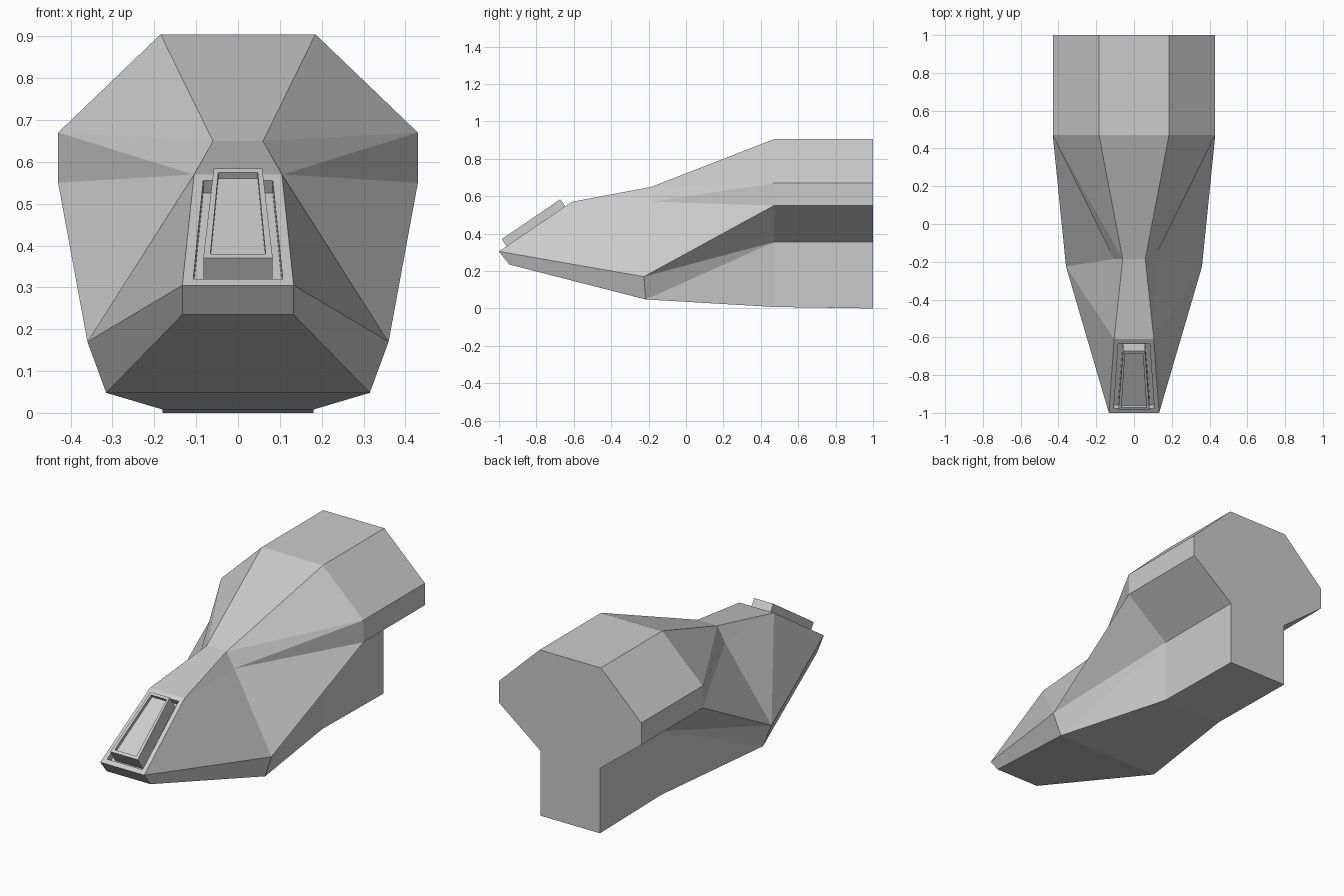
import bpy
import bmesh

cube = bpy.data.objects.get("Cube")
if cube:
    bpy.data.objects.remove(cube, do_unlink=True)

grey = bpy.data.materials.new("plain grey")
grey.use_nodes = True
grey.diffuse_color = (0.6, 0.6, 0.6, 1)
grey.node_tree.nodes["Principled BSDF"].inputs["Base Color"].default_value = (0.6, 0.6, 0.6, 1)


def build(name, polygons):
    """Make a flat-shaded object from a list of corner lists."""
    bm = bmesh.new()
    for corners in polygons:
        bm.faces.new([bm.verts.new(c) for c in corners])
    bmesh.ops.remove_doubles(bm, verts=bm.verts[:], dist=0.0005)
    bmesh.ops.recalc_face_normals(bm, faces=bm.faces[:])
    mesh = bpy.data.meshes.new(name)
    bm.to_mesh(mesh)
    bm.free()
    mesh.materials.append(grey)
    obj = bpy.data.objects.new(name, mesh)
    bpy.context.collection.objects.link(obj)
    return obj


def flip(p):
    return (-p[0], p[1], p[2])


def slope(x, u, n):
    """Point on the sloping nose: u runs up the slope, n stands off it."""
    return (x, -1 + 0.827 * u - 0.562 * n, 0.305 + 0.562 * u + 0.827 * n)


def ring(x_low, u_low, x_high, u_high, n):
    low, high = slope(x_low, u_low, n), slope(x_high, u_high, n)
    return [low, high, flip(high), flip(low)]


def bridge(rings):
    """Quads joining each ring of corners to the next."""
    quads = []
    for a, b in zip(rings, rings[1:]):
        for i in range(len(a)):
            j = (i + 1) % len(a)
            quads.append([a[i], a[j], b[j], b[i]])
    return quads


# Rear section: top, upper side, lower side, undercut, base
profile = [(0.185, 0.905), (0.43, 0.67), (0.43, 0.55), (0.18, 0.355), (0.18, 0.0)]
back = [(x, 1, z) for x, z in profile]
front = [(x, 0.47, z) for x, z in profile]
front[-1] = (0.18, 0.47, 0.008)
top, side_up, side_low, undercut, base = front

# Forward corners of the left half
waist = (0.06, -0.185, 0.65)
tip = (0.107, -0.185, 0.57)
knee = (0.36, -0.225, 0.17)
knee_base = (0.315, -0.215, 0.048)
nose_base = (0.133, -0.945, 0.235)
hood_ring = ring(0.133, 0, 0.105, 0.4715, 0)
nose, hood = hood_ring[:2]

half = [[back[i], back[i + 1], front[i + 1], front[i]] for i in range(4)]
half += [
    [top, side_up, waist], [side_up, tip, waist], [side_up, side_low, tip],
    [side_low, knee, tip], [waist, tip, hood], [tip, knee, hood],
    [hood, knee, nose], [nose, knee, knee_base, nose_base],
    [side_low, undercut, knee], [knee, undercut, knee_base],
    [undercut, base, knee_base],
]
polygons = half + [[flip(p) for p in poly] for poly in half]

# Centre strips across both halves
strips = [(back[0], top), (top, waist), (waist, hood), (nose, nose_base),
          (nose_base, knee_base), (knee_base, base), (base, back[-1])]
polygons += [[a, b, flip(b), flip(a)] for a, b in strips]
polygons.append(back + [flip(p) for p in reversed(back)])

# Sunken tray in the nose slope
tray = [hood_ring, ring(0.107, 0.027, 0.083, 0.445, 0), ring(0.107, 0.027, 0.083, 0.445, -0.036)]
polygons += bridge(tray) + [tray[-1]]
build("body", polygons)

# Raised block in the tray, with its own shallow recess
block = [ring(0.083, 0.049, 0.058, 0.428, -0.036), ring(0.083, 0.049, 0.058, 0.428, 0.046),
         ring(0.066, 0.066, 0.047, 0.413, 0.046), ring(0.066, 0.066, 0.047, 0.413, 0.028)]
build("nose_block", [block[0]] + bridge(block) + [block[-1]])
